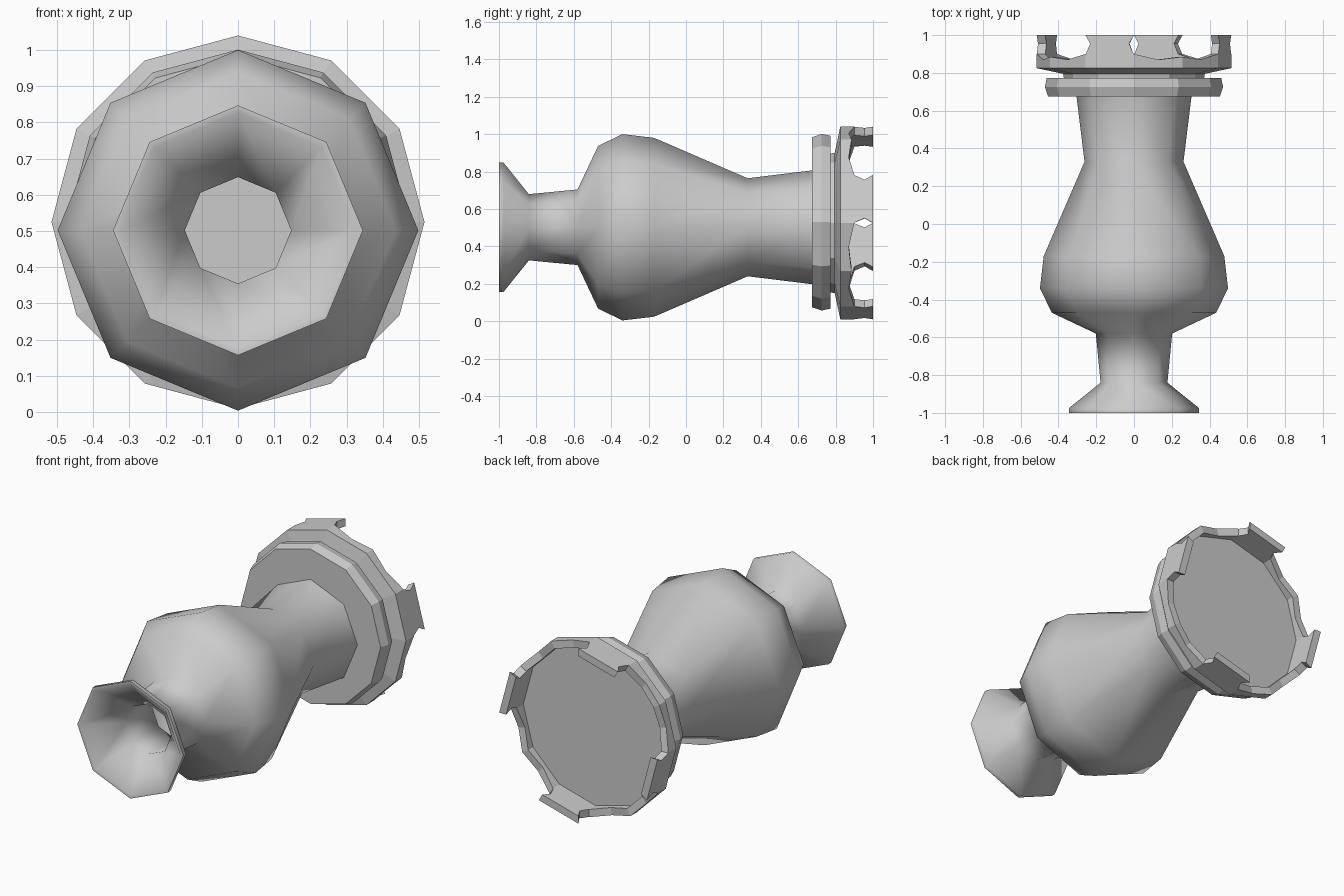
import bpy, bmesh
from math import sin, cos, pi, radians

if "Cube" in bpy.data.objects:
    bpy.data.objects.remove(bpy.data.objects["Cube"])


def ring_points(sides, r, y, zc, split=1):
    """Polygon ring around the y axis, a corner on top; sides may be split."""
    corners = [(r * cos(pi / 2 + 2 * pi * i / sides), zc + r * sin(pi / 2 + 2 * pi * i / sides))
               for i in range(sides)]
    pts = []
    for i, (x0, z0) in enumerate(corners):
        x1, z1 = corners[(i + 1) % sides]
        for k in range(split):
            t = k / split
            h = y[(i * split + k) % len(y)] if isinstance(y, list) else y
            pts.append((x0 + (x1 - x0) * t, h, z0 + (z1 - z0) * t))
    return pts


def finish(name, bm, smooth=None):
    bmesh.ops.recalc_face_normals(bm, faces=bm.faces[:])
    me = bpy.data.meshes.new(name)
    bm.to_mesh(me)
    bm.free()
    ob = bpy.data.objects.new(name, me)
    bpy.context.collection.objects.link(ob)
    if smooth:
        bpy.ops.object.select_all(action='DESELECT')
        ob.select_set(True)
        bpy.context.view_layer.objects.active = ob
        bpy.ops.object.shade_smooth_by_angle(angle=radians(smooth))
    return ob


def lathe(name, profile, sides, zc, split=1, smooth=None):
    """Skin rings of (radius, y) and cap both ends."""
    bm = bmesh.new()
    rings = [[bm.verts.new(p) for p in ring_points(sides, r, y, zc, split)] for r, y in profile]
    for a, b in zip(rings, rings[1:]):
        for i in range(len(a)):
            j = (i + 1) % len(a)
            bm.faces.new((a[i], a[j], b[j], b[i]))
    bm.faces.new(rings[0])
    bm.faces.new(rings[-1])
    return finish(name, bm, smooth)


# Hollow eight-sided vase body: inner wall, flared lip, outer wall
lathe("vase_body", [
    (0.27, 0.64), (0.23, 0.33), (0.445, -0.17), (0.465, -0.33), (0.40, -0.45),
    (0.165, -0.57), (0.147, -0.83), (0.325, -1.0), (0.345, -1.0), (0.345, -0.975),
    (0.177, -0.84), (0.202, -0.58), (0.435, -0.47), (0.498, -0.34), (0.478, -0.17),
    (0.262, 0.33), (0.305, 0.68)], 8, 0.502, smooth=63)

# Twelve-sided collar
lathe("collar", [(0.455, 0.675), (0.472, 0.725), (0.462, 0.772)], 12, 0.529)

# Crown tray: scalloped rim, raised at the corners and under the battlements
rim = [0.90, 0.90, 0.90, 0.87, 0.885, 0.87]
lathe("crown_tray", [
    (0.37, 0.765), (0.375, 0.795), (0.515, 0.825), (0.515, rim),
    (0.47, rim), (0.47, 0.84)], 12, 0.525, split=2)

# Four waisted battlements, one on every third side of the crown
outline = [(0, 0.895), (0.1, 0.955), (0, 1.0), (1, 1.0), (0.9, 0.955), (1, 0.895)]
outer = ring_points(12, 0.515, 0, 0.525)
inner = ring_points(12, 0.47, 0, 0.525)
for n in range(4):
    bm = bmesh.new()
    sheets = []
    for ring in (outer, inner):
        (x0, _, z0), (x1, _, z1) = ring[3 * n], ring[3 * n + 1]
        sheets.append([bm.verts.new((x0 + (x1 - x0) * u, y, z0 + (z1 - z0) * u)) for u, y in outline])
    a, b = sheets
    for i in range(6):
        j = (i + 1) % 6
        bm.faces.new((a[i], a[j], b[j], b[i]))
    for s in sheets:
        # split at the waist so the concave outline stays clean
        bm.faces.new((s[0], s[1], s[4], s[5]))
        bm.faces.new((s[1], s[2], s[3], s[4]))
    finish(f"battlement_{n + 1}", bm)
